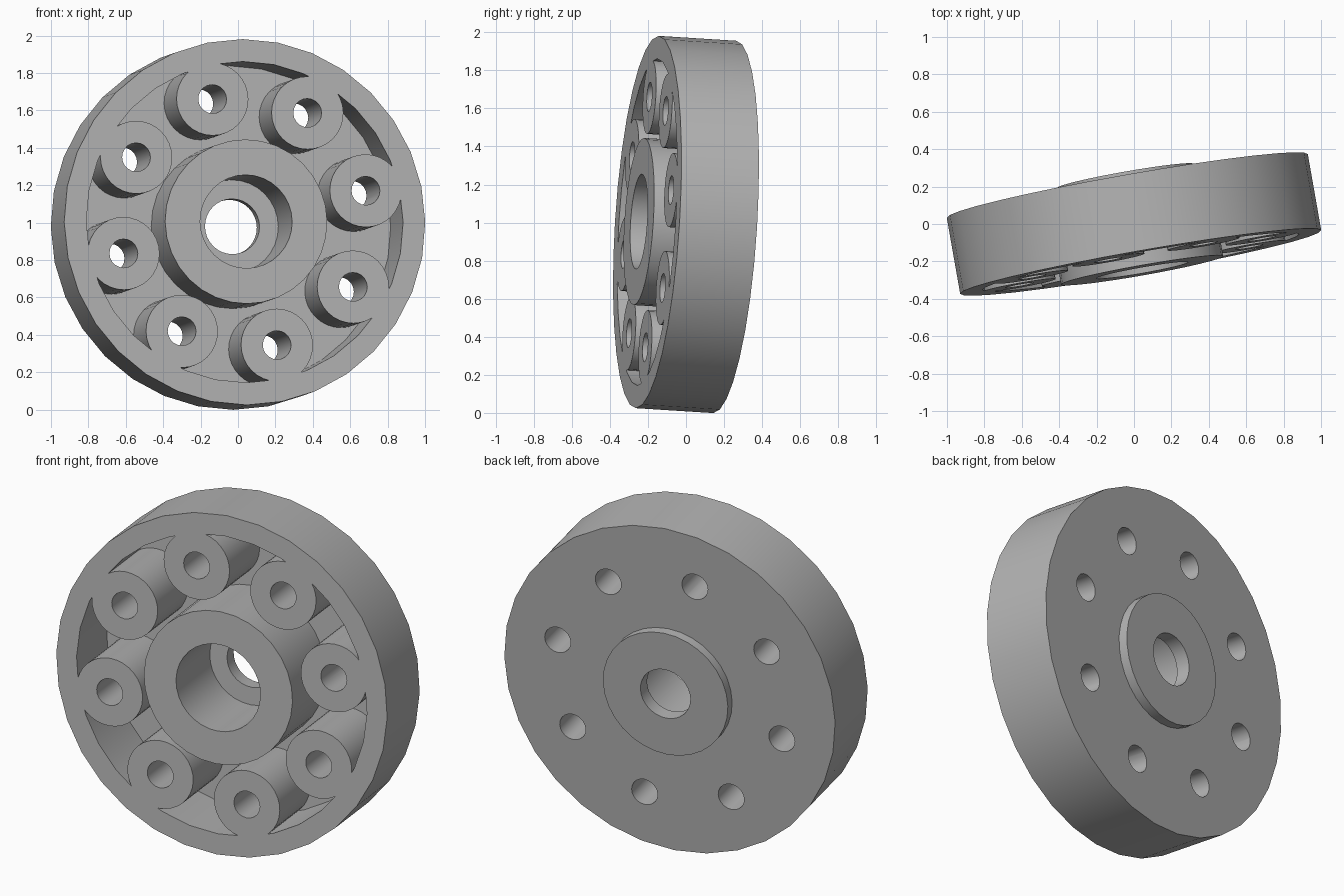
import bpy
import bmesh
from math import cos, sin, pi, radians
from mathutils import Vector

cube = bpy.data.objects.get("Cube")
if cube:
    bpy.data.objects.remove(cube, do_unlink=True)

grey = bpy.data.materials.new("plain grey")
grey.use_nodes = True
colour = (0.45, 0.45, 0.45, 1)
grey.diffuse_color = colour
grey.node_tree.nodes["Principled BSDF"].inputs["Base Color"].default_value = colour

# Main dimensions, measured along the wheel axis (local z points to the front)
HALF = 0.207
FLOOR = -0.177
BOLT_CIRCLE = 0.68
BOLTS = 8
FIRST_ANGLE = radians(14.3)


def make_object(name, bm):
    bmesh.ops.recalc_face_normals(bm, faces=bm.faces)
    mesh = bpy.data.meshes.new(name)
    bm.to_mesh(mesh)
    bm.free()
    mesh.materials.append(grey)
    obj = bpy.data.objects.new(name, mesh)
    bpy.context.collection.objects.link(obj)
    return obj


def lathe(name, profile, sides):
    """Spin a closed (radius, height) profile around local z."""
    bm = bmesh.new()
    rings = []
    for i in range(sides):
        a = 2 * pi * i / sides
        rings.append([bm.verts.new((r * cos(a), r * sin(a), z)) for r, z in profile])
    n = len(profile)
    for i in range(sides):
        here, there = rings[i], rings[(i + 1) % sides]
        for j in range(n):
            k = (j + 1) % n
            bm.faces.new((here[j], there[j], there[k], here[k]))
    return make_object(name, bm)


def cylinder_ring(name, radius, low, high, sides):
    """One cylinder at every bolt position."""
    bm = bmesh.new()
    for i in range(BOLTS):
        a = FIRST_ANGLE + 2 * pi * i / BOLTS
        made = bmesh.ops.create_cone(bm, cap_ends=True, segments=sides,
                                     radius1=radius, radius2=radius, depth=high - low)
        shift = (BOLT_CIRCLE * cos(a), BOLT_CIRCLE * sin(a), (low + high) / 2)
        bmesh.ops.translate(bm, verts=made["verts"], vec=shift)
    obj = make_object(name, bm)
    obj.hide_render = True
    return obj


# Turned body: rear spigot, back plate, rim, pocket, hub and stepped bore
body = lathe("flange_wheel", [
    (0.148, -0.262), (0.37, -0.262), (0.37, -HALF), (0.98, -HALF),
    (0.98, HALF), (0.86, HALF), (0.86, FLOOR), (0.44, FLOOR),
    (0.44, 0.252), (0.25, 0.252), (0.25, -0.178), (0.148, -0.178)], 32)

# Bolt bosses joined to the pocket, then drilled right through
bosses = cylinder_ring("bolt_bosses", 0.195, -0.192, HALF, 32)
drills = cylinder_ring("bolt_hole_cutters", 0.077, -0.4, 0.4, 20)
for tool, operation in ((bosses, "UNION"), (drills, "DIFFERENCE")):
    mod = body.modifiers.new(tool.name, "BOOLEAN")
    mod.object = tool
    mod.operation = operation
    mod.solver = "EXACT"

# Bake the booleans and drop the helpers
graph = bpy.context.evaluated_depsgraph_get()
body.data = bpy.data.meshes.new_from_object(body.evaluated_get(graph))
body.modifiers.clear()
for tool in (bosses, drills):
    bpy.data.objects.remove(tool, do_unlink=True)

# Smooth walls with crisp edges
body.data.shade_smooth()
body.data.set_sharp_from_angle(angle=radians(30))

# Stand the wheel up, turned and leaning slightly
front = Vector((0.173, -0.983, 0.062))
body.rotation_mode = "QUATERNION"
body.rotation_quaternion = front.to_track_quat("Z", "Y")
body.location = (0, 0, 0.99)
